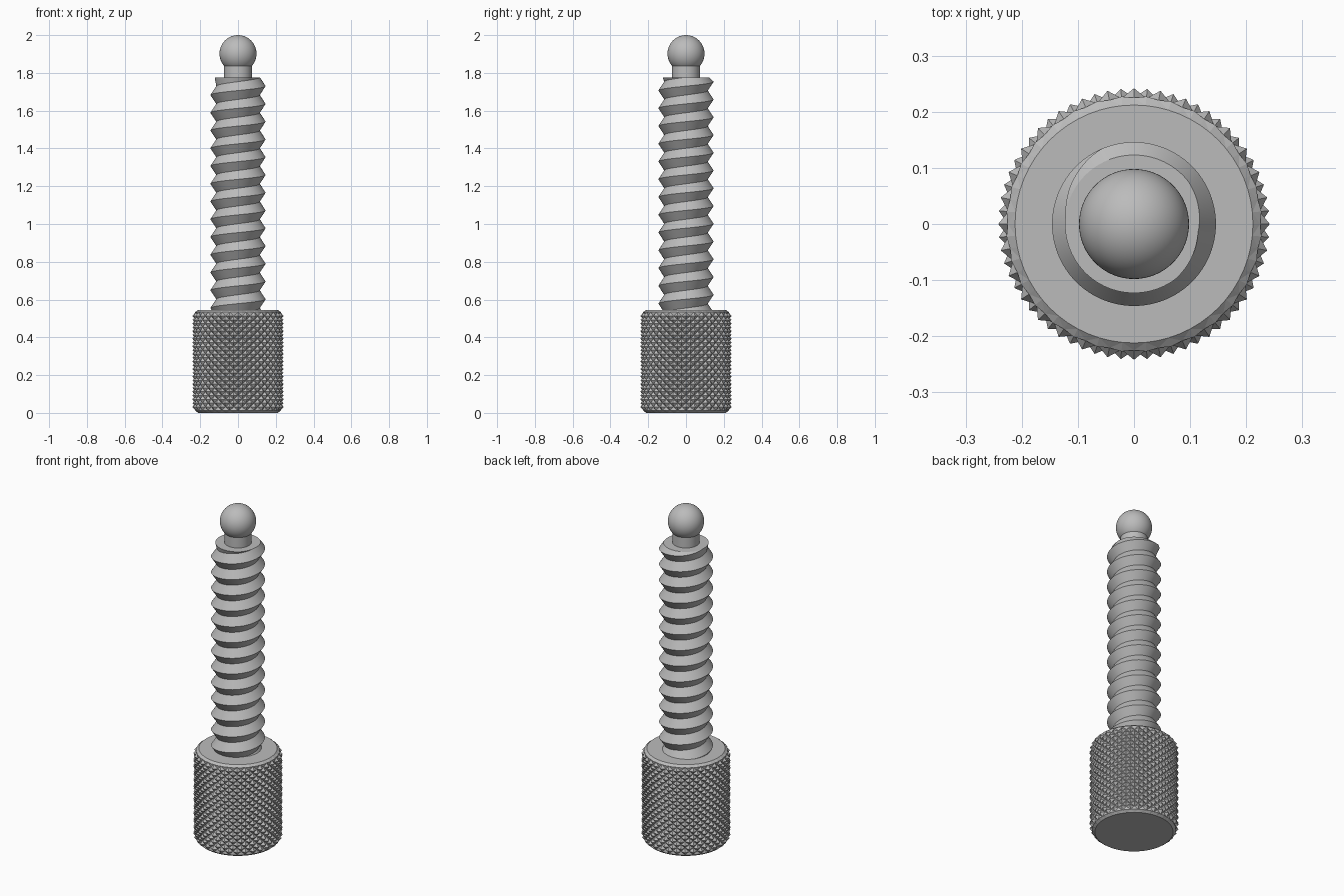
import bpy, bmesh, math

cube = bpy.data.objects.get("Cube")
if cube:
    bpy.data.objects.remove(cube)

steel = bpy.data.materials.new("grey_steel")
steel.use_nodes = True
GREY = (0.5, 0.5, 0.5, 1)
steel.diffuse_color = GREY
steel.node_tree.nodes["Principled BSDF"].inputs["Base Color"].default_value = GREY


def ring_stack(name, rows, smooth, split=None):
    """Skin closed rings of (radius, angle, z) points and cap both ends."""
    bm = bmesh.new()
    rings = [[bm.verts.new((r * math.cos(a), r * math.sin(a), z)) for r, a, z in row]
             for row in rows]
    n = len(rings[0])
    for j in range(len(rings) - 1):
        for i in range(n):
            k = (i + 1) % n
            a, b = rings[j][i], rings[j][k]
            c, d = rings[j + 1][k], rings[j + 1][i]
            if split is None:
                bm.faces.new((a, b, c, d))
            elif split(i, j):
                bm.faces.new((a, b, c))
                bm.faces.new((a, c, d))
            else:
                bm.faces.new((a, b, d))
                bm.faces.new((b, c, d))
    bm.faces.new(rings[0][::-1])
    bm.faces.new(rings[-1])
    return finish(name, bm, smooth)


def finish(name, bm, smooth):
    bmesh.ops.remove_doubles(bm, verts=bm.verts, dist=0.00005)
    bmesh.ops.recalc_face_normals(bm, faces=bm.faces)
    mesh = bpy.data.meshes.new(name)
    bm.to_mesh(mesh)
    bm.free()
    mesh.materials.append(steel)
    obj = bpy.data.objects.new(name, mesh)
    bpy.context.collection.objects.link(obj)
    if smooth:
        bpy.ops.object.select_all(action="DESELECT")
        obj.select_set(True)
        bpy.context.view_layer.objects.active = obj
        bpy.ops.object.shade_smooth_by_angle(angle=math.radians(30))
    return obj


# Knurled knob: alternating peaks and valleys make diamond pyramids
COLS, STEPS = 64, 26
KNOB_TOP, FACE_R = 0.545, 0.212
PEAK, VALLEY = 0.242, 0.225


def knob_row(j):
    z = 0.012 + 0.521 * j / STEPS
    chamfer = FACE_R + 1.35 * min(z, KNOB_TOP - z)
    return [(min(PEAK if (i + j) % 2 else VALLEY, chamfer), math.tau * i / COLS, z)
            for i in range(COLS)]


def flat_row(z):
    return [(FACE_R, math.tau * i / COLS, z) for i in range(COLS)]


rows = [flat_row(0)] + [knob_row(j) for j in range(STEPS + 1)] + [flat_row(KNOB_TOP)]
# the diagonal of each cell follows the groove, from valley to valley
ring_stack("knurled_knob", rows, False, lambda i, j: (i + j) % 2 == 1)

# Threaded shaft: a right-hand V thread cut flat at both ends
PITCH, CREST, ROOT = 0.094, 0.146, 0.115
SHAFT_LOW, SHAFT_TOP, PHASE = 0.5, 1.775, 1.73
SEG = 96


def thread_radius(z, angle):
    t = ((z - PHASE) / PITCH - angle / math.tau) % 1
    return ROOT + (CREST - ROOT) * abs(2 * t - 1)


def thread_bm():
    bm = bmesh.new()
    first = math.floor((SHAFT_LOW - PHASE) / PITCH) * 2 - 2
    last = math.ceil((SHAFT_TOP - PHASE) / PITCH) * 2 + 2
    columns = []
    for i in range(SEG + 1):
        angle = math.tau * i / SEG
        column = []
        for k in range(first - 2, last + 1):
            z = PHASE + PITCH * (k / 2 + angle / math.tau)
            z = max(SHAFT_LOW, min(SHAFT_TOP, z))
            r = min(thread_radius(z, angle), 0.123 + 1.5 * (SHAFT_TOP - z))
            column.append(bm.verts.new((r * math.cos(angle), r * math.sin(angle), z)))
        columns.append(column)
    for left, right in zip(columns, columns[1:]):
        for k in range(len(left) - 1):
            bm.faces.new((left[k], right[k], right[k + 1], left[k + 1]))
    bm.faces.new([c[-1] for c in columns[:-1]])
    bm.faces.new([c[0] for c in columns[:-1]][::-1])
    return bm


shaft_mesh = thread_bm()
bmesh.ops.remove_doubles(shaft_mesh, verts=shaft_mesh.verts, dist=0.00005)
bmesh.ops.dissolve_degenerate(shaft_mesh, edges=shaft_mesh.edges, dist=0.00005)
finish("threaded_shaft", shaft_mesh, True)

# Neck between the shaft and the ball
neck = [[(0.073, math.tau * i / SEG, z) for i in range(SEG)] for z in (1.74, 1.86)]
ring_stack("neck", neck, True)

# Ball tip
ball = bmesh.new()
bmesh.ops.create_uvsphere(ball, u_segments=64, v_segments=32, radius=0.098)
bmesh.ops.translate(ball, verts=ball.verts, vec=(0, 0, 1.902))
finish("ball_tip", ball, True)
